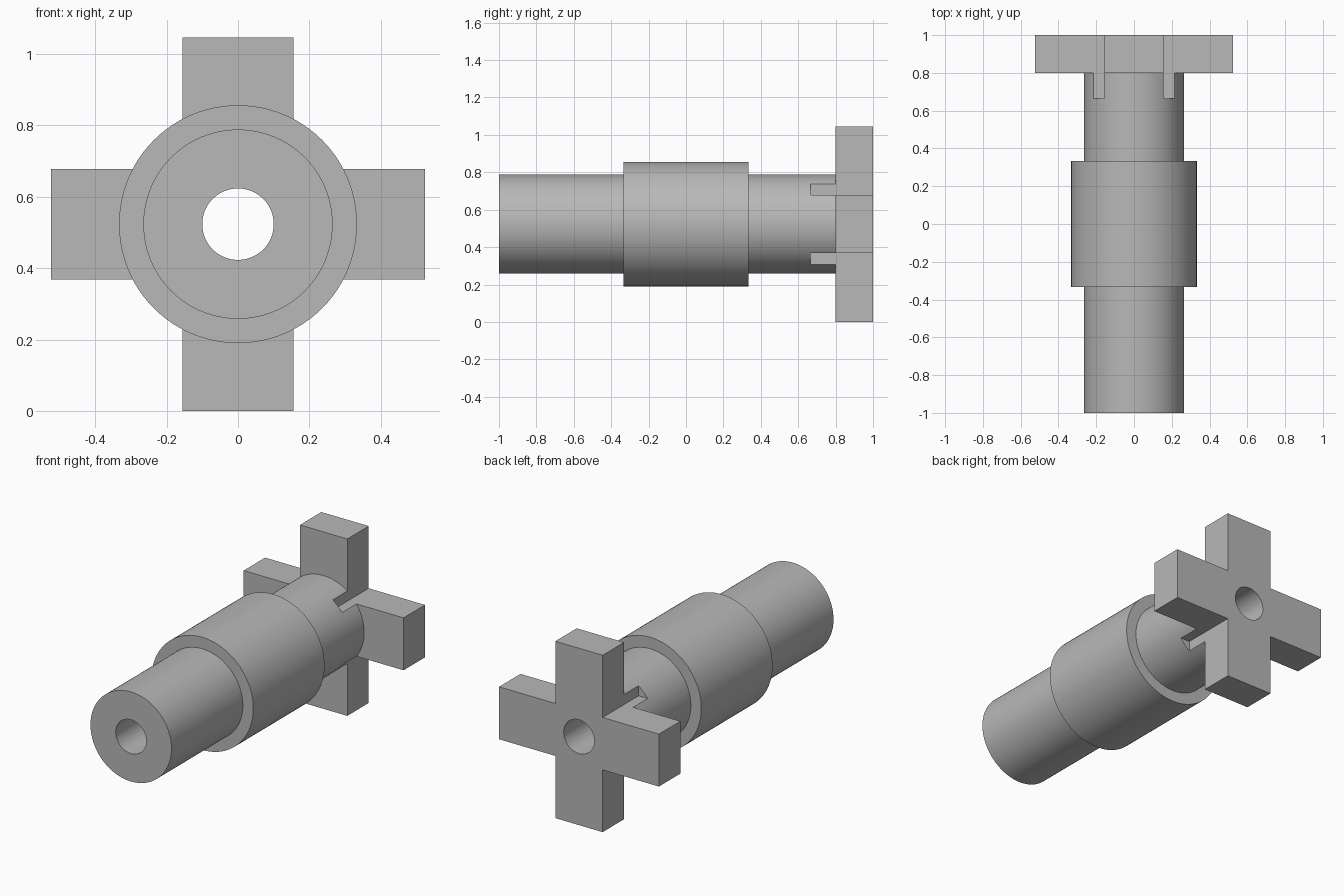
import bpy
import math
from mathutils import Vector

cube = bpy.data.objects.get("Cube")
if cube:
    bpy.data.objects.remove(cube, do_unlink=True)

# Main sizes
AXIS_Z = 0.523        # height of the shaft axis, also the reach of each arm
ARM_HALF = 0.155      # half the width of an arm
NOTCH_Y = 0.665       # where the corner notches start

steel = bpy.data.materials.new("plain grey metal")
steel.use_nodes = True
grey = (0.48, 0.48, 0.48, 1)
steel.diffuse_color = grey
steel.node_tree.nodes["Principled BSDF"].inputs["Base Color"].default_value = grey


def cylinder(name, radius, y0, y1, sides=96):
    """Cylinder lying along y on the shaft axis."""
    bpy.ops.mesh.primitive_cylinder_add(
        vertices=sides, radius=radius, depth=y1 - y0,
        location=(0, (y0 + y1) / 2, AXIS_Z), rotation=(math.pi / 2, 0, 0))
    return finish(name)


def box(name, low, high):
    """Box between two corners, measured from the shaft axis."""
    low, high = Vector(low), Vector(high)
    bpy.ops.mesh.primitive_cube_add(
        size=1, location=(low + high) / 2 + Vector((0, 0, AXIS_Z)))
    bpy.context.object.scale = high - low
    return finish(name)


def finish(name):
    obj = bpy.context.object
    obj.name = name
    bpy.ops.object.transform_apply(location=True, rotation=True, scale=True)
    obj.data.materials.append(steel)
    return obj


def combine(target, tool, operation):
    """Apply a boolean and remove the tool object."""
    mod = target.modifiers.new(operation.lower(), "BOOLEAN")
    mod.operation = operation
    mod.solver = "EXACT"
    mod.object = tool
    bpy.ops.object.select_all(action="DESELECT")
    bpy.context.view_layer.objects.active = target
    target.select_set(True)
    bpy.ops.object.modifier_apply(modifier=mod.name)
    bpy.data.objects.remove(tool, do_unlink=True)


# Shaft with its thicker middle sleeve
shaft = cylinder("hollow_shaft_with_cross_end", 0.265, -1, 0.9)
combine(shaft, cylinder("sleeve", 0.333, -0.333, 0.333), "UNION")

# Square end plate, which the corner notches turn into a cross
plate = box("end_plate", (-AXIS_Z, 0.8, -AXIS_Z), (AXIS_Z, 1, AXIS_Z))
combine(shaft, plate, "UNION")
for sx in (-1, 1):
    for sz in (-1, 1):
        xs = sorted((sx * ARM_HALF, sx * 0.7))
        zs = sorted((sz * ARM_HALF, sz * 0.7))
        notch = box("corner_notch", (xs[0], NOTCH_Y, zs[0]), (xs[1], 1.1, zs[1]))
        combine(shaft, notch, "DIFFERENCE")

# Bore through the whole length
combine(shaft, cylinder("bore", 0.1, -1.1, 1.1, 64), "DIFFERENCE")

bpy.context.view_layer.objects.active = shaft
shaft.select_set(True)
bpy.ops.object.shade_smooth_by_angle(angle=math.radians(30))
